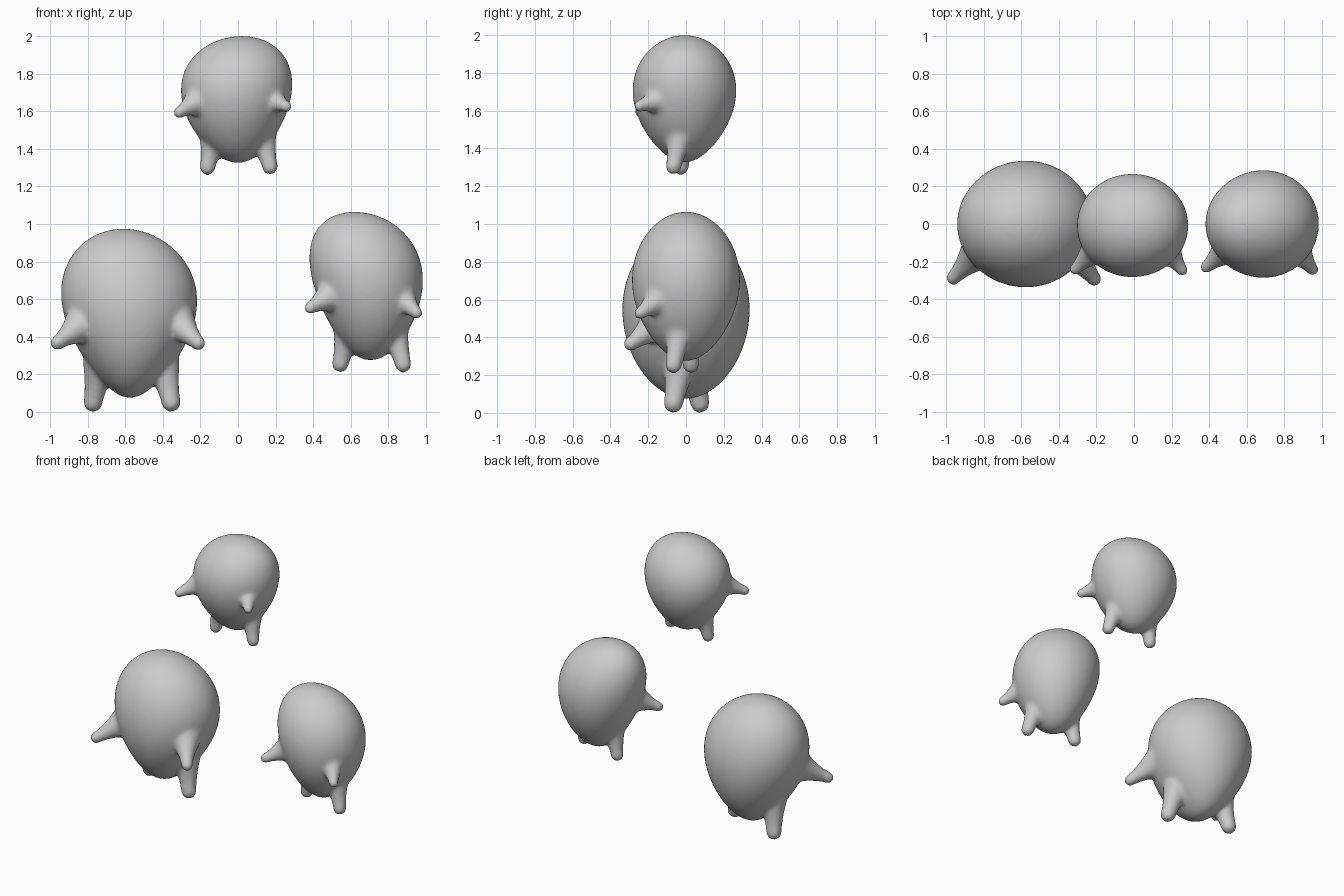
import bpy, bmesh
from math import sqrt, sin, cos, pi
from mathutils import Vector

cube = bpy.data.objects.get("Cube")
if cube:
    bpy.data.objects.remove(cube)

GREY = (0.6, 0.6, 0.6, 1)
mat = bpy.data.materials.new("plain grey")
mat.use_nodes = True
mat.diffuse_color = GREY
mat.node_tree.nodes["Principled BSDF"].inputs["Base Color"].default_value = GREY


def blend(values, s):
    """Quadratic through the values at bottom, middle and top (s = -1, 0, 1)."""
    low, mid, high = values
    return mid + (high - low) / 2 * s + ((high + low) / 2 - mid) * s * s


def add_body(bm, bottom, top, centre, half_x, half_y, y):
    """Egg whose centre line and widths vary with height."""
    ball = bmesh.ops.create_uvsphere(bm, u_segments=48, v_segments=32, radius=1)
    for v in ball["verts"]:
        s = v.co.z
        v.co = (blend(centre, s) + blend(half_x, s) * v.co.x,
                y + blend(half_y, s) * v.co.y,
                (bottom + top) / 2 + (top - bottom) / 2 * s)


def add_limb(bm, base, tip, base_r, tip_r):
    """Flared stub with a rounded end, running from inside the body to the tip."""
    base, tip = Vector(base), Vector(tip)
    axis = tip - base
    turn = axis.to_track_quat('Z', 'Y')
    length = axis.length
    profile = []
    for i in range(9):
        t = i / 8
        profile.append((t * (length - tip_r), tip_r + (base_r - tip_r) * (1 - t) ** 1.6))
    for i in range(1, 5):
        a = i * pi / 10
        profile.append((length - tip_r + tip_r * sin(a), tip_r * cos(a)))
    n = 20
    rings = [[bm.verts.new(base + turn @ Vector((r * cos(2 * pi * k / n),
                                                 r * sin(2 * pi * k / n), h)))
              for k in range(n)] for h, r in profile]
    for a, b in zip(rings, rings[1:]):
        for k in range(n):
            j = (k + 1) % n
            bm.faces.new((a[k], a[j], b[j], b[k]))
    bm.faces.new(rings[0][::-1])
    bm.faces.new(rings[-1])


def creature(name, body, arms, legs, size):
    bm = bmesh.new()
    add_body(bm, **body)
    for base, tip in arms:
        add_limb(bm, base, tip, 0.105 * size, 0.036 * size)
    for base, tip in legs:
        add_limb(bm, base, tip, 0.085 * size, 0.047 * size)
    mesh = bpy.data.meshes.new(name)
    bm.to_mesh(mesh)
    bm.free()
    mesh.materials.append(mat)
    ob = bpy.data.objects.new(name, mesh)
    bpy.context.collection.objects.link(ob)
    # Fuse limbs into the body, then soften the joints
    remesh = ob.modifiers.new("fuse", 'REMESH')
    remesh.mode = 'VOXEL'
    remesh.voxel_size = 0.014
    remesh.use_smooth_shade = True
    soft = ob.modifiers.new("soften", 'SMOOTH')
    soft.factor = 0.5
    soft.iterations = 8


# Large creature, lower right side
creature("large_creature",
         dict(bottom=0.075, top=0.975, centre=(-0.575, -0.575, -0.61),
              half_x=(0.22, 0.353, 0.40), half_y=(0.31, 0.337, 0.345), y=0),
         [((-0.82, -0.14, 0.47), (-0.985, -0.312, 0.35)),
          ((-0.33, -0.14, 0.48), (-0.19, -0.32, 0.345))],
         [((-0.735, 0.03, 0.26), (-0.78, 0.085, 0.0)),
          ((-0.40, -0.03, 0.26), (-0.345, -0.075, 0.0))],
         1.1)

# Small creature floating on top
creature("upper_creature",
         dict(bottom=1.325, top=2.0, centre=(0, -0.01, 0.02),
              half_x=(0.22, 0.29, 0.345), half_y=(0.2, 0.272, 0.29), y=-0.008),
         [((-0.2, -0.13, 1.66), (-0.335, -0.262, 1.58)),
          ((0.17, -0.13, 1.66), (0.275, -0.272, 1.618))],
         [((-0.13, -0.015, 1.47), (-0.17, -0.03, 1.258)),
          ((0.13, -0.03, 1.47), (0.18, -0.075, 1.262))],
         0.9)

# Small creature, lower left side
creature("side_creature",
         dict(bottom=0.275, top=1.065, centre=(0.705, 0.693, 0.62),
              half_x=(0.22, 0.29, 0.36), half_y=(0.23, 0.285, 0.29), y=0),
         [((0.50, -0.13, 0.62), (0.36, -0.25, 0.54)),
          ((0.86, -0.13, 0.61), (0.968, -0.265, 0.51))],
         [((0.585, 0.01, 0.44), (0.535, 0.03, 0.21)),
          ((0.83, -0.03, 0.44), (0.89, -0.075, 0.21))],
         0.95)
